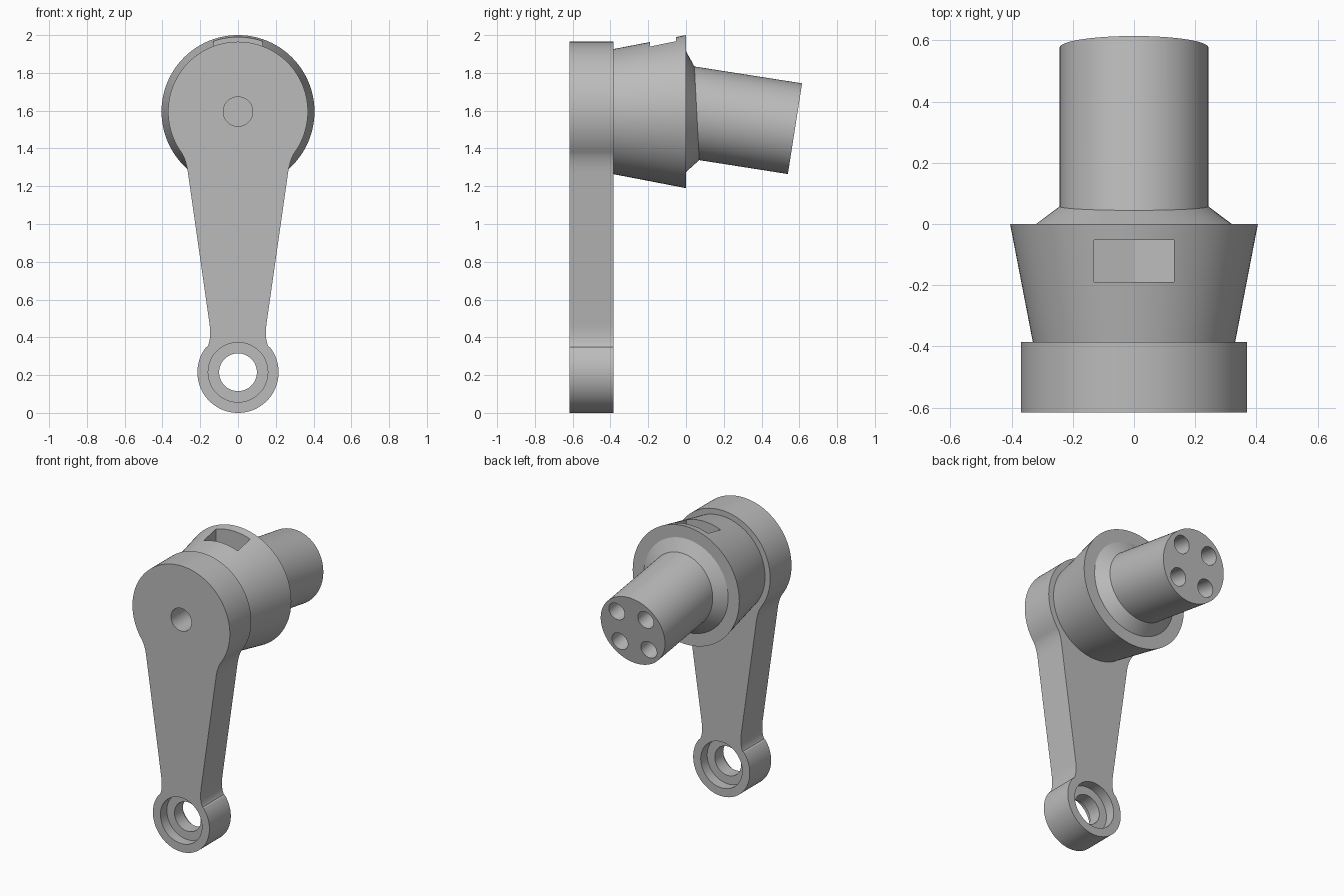
import bpy, bmesh, math
from mathutils import Vector

if "Cube" in bpy.data.objects:
    bpy.data.objects.remove(bpy.data.objects["Cube"])

grey = bpy.data.materials.new("machined_grey")
grey.use_nodes = True
grey.diffuse_color = (0.5, 0.5, 0.5, 1)
grey.node_tree.nodes["Principled BSDF"].inputs["Base Color"].default_value = (0.5, 0.5, 0.5, 1)

HUB_Z, EYE_Z = 1.595, 0.215
FRONT, PLATE_BACK = -0.617, -0.385
SIDES = 96
TILT = math.radians(8.9)
Y_AXIS = Vector((0, 1, 0))
SHAFT_AXIS = Vector((0, math.cos(TILT), -math.sin(TILT)))
HUB = Vector((0, 0, HUB_Z))


def ring(center, radius, axis=Y_AXIS, shear=0.0, sides=SIDES):
    """Circle around an axis in the YZ plane; shear slides points along the axis."""
    up = Vector((1, 0, 0)).cross(axis)
    points = []
    for i in range(sides):
        a = math.tau * i / sides
        points.append(center + Vector((radius * math.cos(a), 0, 0))
                      + up * radius * math.sin(a) + axis * shear * math.sin(a))
    return points


def loft(name, rings):
    """Skin a closed solid through rings with equal point counts."""
    bm = bmesh.new()
    loops = [[bm.verts.new(p) for p in r] for r in rings]
    for a, b in zip(loops, loops[1:]):
        for i in range(len(a)):
            j = (i + 1) % len(a)
            bm.faces.new((a[i], a[j], b[j], b[i]))
    bm.faces.new(loops[0])
    bm.faces.new(loops[-1])
    bmesh.ops.recalc_face_normals(bm, faces=bm.faces)
    mesh = bpy.data.meshes.new(name)
    bm.to_mesh(mesh)
    bm.free()
    mesh.materials.append(grey)
    obj = bpy.data.objects.new(name, mesh)
    bpy.context.collection.objects.link(obj)
    return obj


def activate(obj):
    bpy.ops.object.select_all(action='DESELECT')
    obj.select_set(True)
    bpy.context.view_layer.objects.active = obj


def cut(obj, cutter):
    cutter.hide_render = True
    activate(obj)
    mod = obj.modifiers.new("cut", 'BOOLEAN')
    mod.operation, mod.solver, mod.object = 'DIFFERENCE', 'EXACT', cutter
    bpy.ops.object.modifier_apply(modifier=mod.name)
    bpy.data.objects.remove(cutter)


def drill(obj, start, end, radius, axis=Y_AXIS):
    cut(obj, loft("drill", [ring(p, radius, axis, sides=48) for p in (start, end)]))


def arc(z, radius, start, end, steps):
    angles = [math.radians(start + (end - start) * i / steps) for i in range(steps + 1)]
    return [Vector((radius * math.cos(a), 0, z + radius * math.sin(a))) for a in angles]


def fillet(a, b, c, steps=10):
    a, b, c = (Vector((p[0], 0, p[1])) for p in (a, b, c))
    ts = [i / steps for i in range(1, steps)]
    return [a * (1 - t) ** 2 + b * 2 * t * (1 - t) + c * t * t for t in ts]


# Crank arm: right half of the outline, mirrored to the left
half = arc(HUB_Z, 0.37, 90, -35, 40)
half += fillet((0.303, 1.383), (0.2745, 1.342), (0.265, 1.27))
half += [Vector((0.265, 0, 1.27)), Vector((0.152, 0, 0.48))]
half += fillet((0.152, 0.48), (0.138, 0.381), (0.168, 0.341))
half += arc(EYE_Z, 0.215, 37, -90, 40)
outline = half + [Vector((-p.x, 0, p.z)) for p in reversed(half[1:-1])]
arm = loft("crank_arm", [[p + Y_AXIS * y for p in outline] for y in (FRONT, PLATE_BACK)])

# Eye: through hole with a counterbore on both faces
eye = Vector((0, 0, EYE_Z))
drill(arm, eye + Y_AXIS * -0.8, eye + Y_AXIS * -0.2, 0.1)
drill(arm, eye + Y_AXIS * -0.8, eye + Y_AXIS * (FRONT + 0.07), 0.158)
drill(arm, eye + Y_AXIS * (PLATE_BACK - 0.07), eye + Y_AXIS * -0.2, 0.158)

# Blind centre hole in the hub face
drill(arm, HUB + Y_AXIS * -0.8, HUB + Y_AXIS * (FRONT + 0.2), 0.078)

# Conical drum with a V-floored pocket on top
drum = loft("conical_drum", [ring(HUB + Y_AXIS * -0.39, 0.33), ring(HUB, 0.405)])
pocket = [(-0.13, 2.1), (-0.13, 1.84), (0, 1.81), (0.13, 1.84), (0.13, 2.1)]
cut(drum, loft("pocket_cutter",
               [[Vector((x, y, z)) for x, z in pocket] for y in (-0.19, -0.053)]))

# Tilted shaft with a conical collar at its root
shaft = loft("tilted_shaft", [
    ring(HUB + Y_AXIS * -0.05, 0.3),
    ring(HUB, 0.32),
    ring(HUB + SHAFT_AXIS * 0.058, 0.243, SHAFT_AXIS, shear=-0.051),
    ring(HUB + SHAFT_AXIS * 0.584, 0.243, SHAFT_AXIS)])

# Four blind holes in the shaft end
shaft_up = Vector((1, 0, 0)).cross(SHAFT_AXIS)
for sx in (-1, 1):
    for sz in (-1, 1):
        base = HUB + Vector((0.11 * sx, 0, 0)) + shaft_up * 0.11 * sz
        drill(shaft, base + SHAFT_AXIS * 0.28, base + SHAFT_AXIS * 0.7, 0.06, SHAFT_AXIS)

# Smooth round walls, sharp rims
for obj in (arm, drum, shaft):
    activate(obj)
    bpy.ops.object.shade_smooth_by_angle(angle=math.radians(25))
